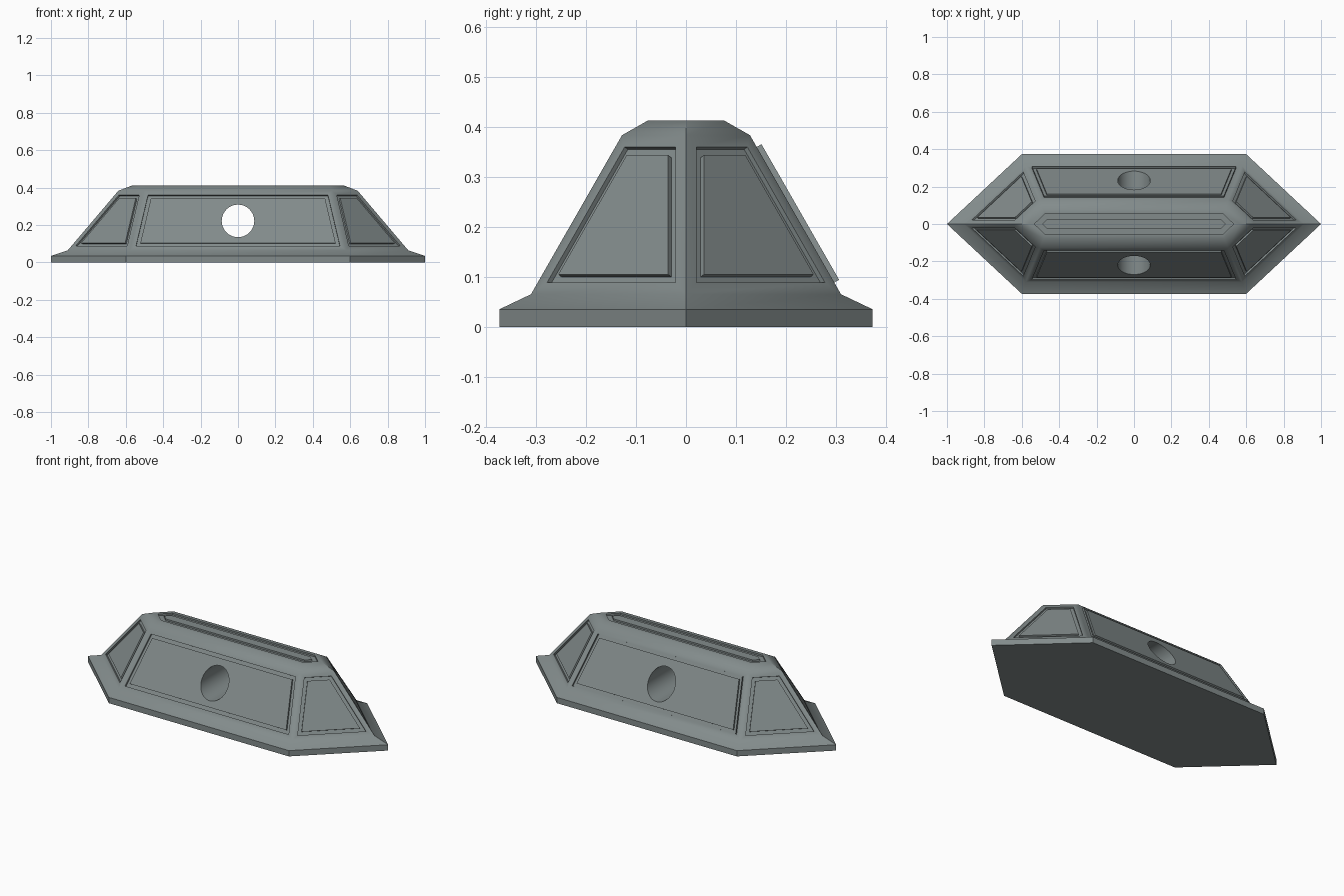
import bpy, bmesh, math

if "Cube" in bpy.data.objects:
    bpy.data.objects.remove(bpy.data.objects["Cube"])

grey = bpy.data.materials.new("slate grey")
grey.diffuse_color = (0.225, 0.26, 0.26, 1)
grey.use_nodes = True
grey.node_tree.nodes["Principled BSDF"].inputs["Base Color"].default_value = grey.diffuse_color

# Stretched hexagon outlines: tip x, corner x, half width, height
RINGS = [(1.0, 0.6, 0.373, 0.0), (1.0, 0.6, 0.373, 0.035),
         (0.91, 0.578, 0.31, 0.065), (0.64, 0.503, 0.128, 0.383),
         (0.565, 0.483, 0.077, 0.412)]


def inset(bm, face, thickness, depth):
    bm.normal_update()
    bmesh.ops.inset_individual(bm, faces=[face], thickness=thickness,
                               depth=depth, use_even_offset=True)


def grooved_panel(bm, face, margin, groove, depth, lift=0.0):
    """Leave a margin, sink a groove and bring the middle plate back up."""
    inset(bm, face, margin, 0)
    if lift:
        inset(bm, face, 0, lift)
    inset(bm, face, 0, -depth)
    inset(bm, face, groove, 0)
    inset(bm, face, 0, depth)


# Hull
bm = bmesh.new()
rings = [[bm.verts.new(p) for p in ((t, 0, z), (c, w, z), (-c, w, z),
                                    (-t, 0, z), (-c, -w, z), (c, -w, z))]
         for t, c, w, z in RINGS]
bm.faces.new(rings[0][::-1])
top = bm.faces.new(rings[-1])
walls = []
for k, (lo, hi) in enumerate(zip(rings, rings[1:])):
    for i in range(6):
        j = (i + 1) % 6
        f = bm.faces.new((lo[i], lo[j], hi[j], hi[i]))
        if k == 2:
            walls.append(f)

# Wall panels; the back one stands slightly proud
for i, f in enumerate(walls):
    grooved_panel(bm, f, 0.027, 0.019, 0.01, 0.011 if i == 1 else 0)
# Top panel
grooved_panel(bm, top, 0.022, 0.028, 0.01)

mesh = bpy.data.meshes.new("hull")
bm.to_mesh(mesh)
bm.free()
hull = bpy.data.objects.new("hull", mesh)
bpy.context.collection.objects.link(hull)
mesh.materials.append(grey)

# Round hole from front to back
bpy.ops.mesh.primitive_cylinder_add(vertices=48, radius=0.087, depth=1.2,
                                    location=(0, 0, 0.222),
                                    rotation=(math.pi / 2, 0, 0))
cutter = bpy.context.object
cutter.name = "hole_cutter"
cutter.data.materials.append(grey)
cutter.hide_render = True
cut = hull.modifiers.new("hole", 'BOOLEAN')
cut.operation = 'DIFFERENCE'
cut.solver = 'EXACT'
cut.object = cutter

bpy.ops.object.select_all(action='DESELECT')
hull.select_set(True)
bpy.context.view_layer.objects.active = hull
bpy.ops.object.modifier_apply(modifier=cut.name)
bpy.data.objects.remove(cutter, do_unlink=True)
bpy.ops.object.shade_smooth_by_angle(angle=math.radians(36))
